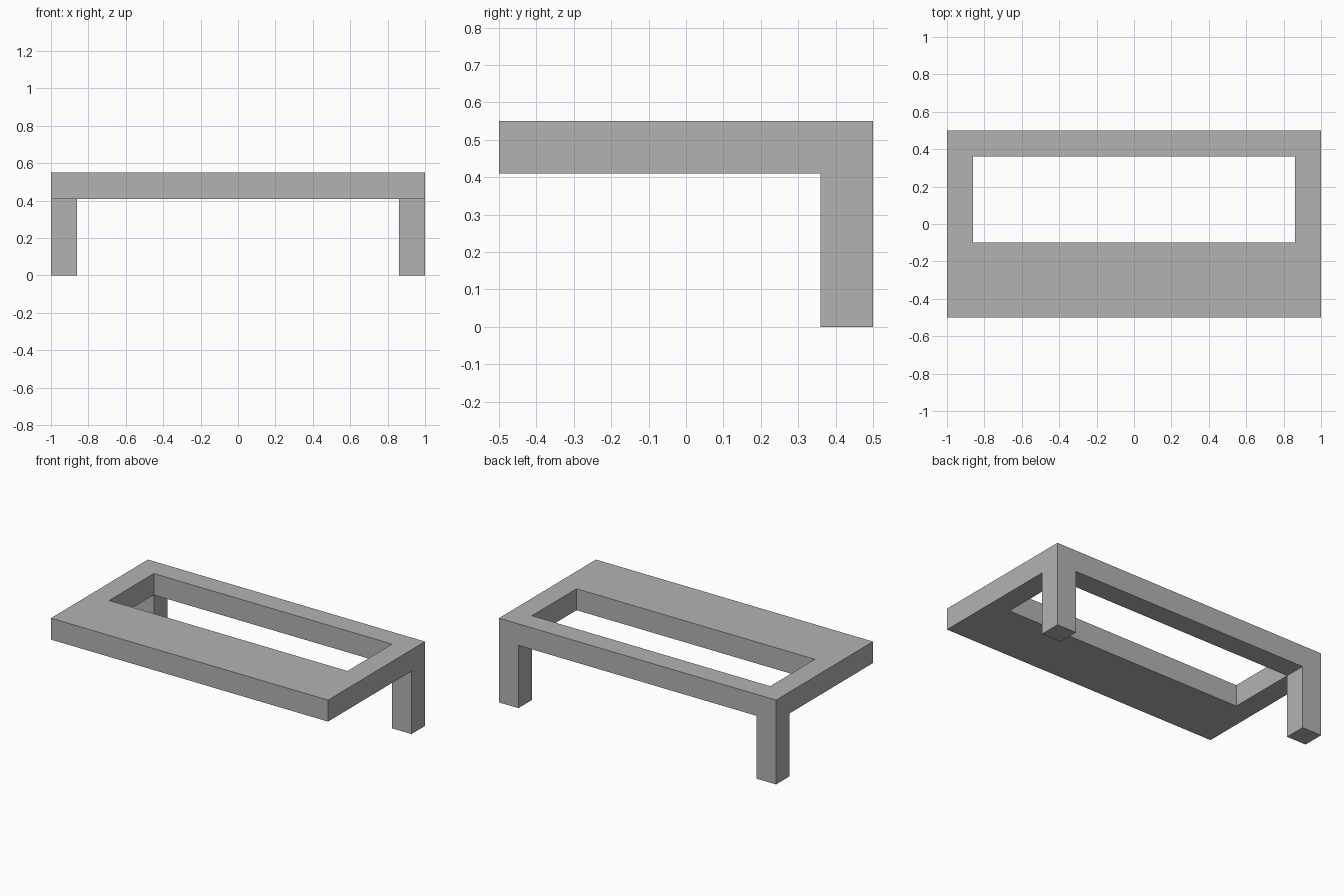
import bpy
import bmesh

cube = bpy.data.objects.get("Cube")
if cube:
    bpy.data.objects.remove(cube, do_unlink=True)

TOP, UNDERSIDE = 0.55, 0.41
XS = (-1.0, -0.86, 0.86, 1.0)
YS = (-0.5, -0.1, 0.36, 0.5)

grey = bpy.data.materials.new("plain grey")
grey.use_nodes = True
colour = (0.45, 0.45, 0.45, 1.0)
grey.diffuse_color = colour
grey.node_tree.nodes["Principled BSDF"].inputs["Base Color"].default_value = colour


def extrude_down(bm, faces, z):
    """Extrude faces to height z, removing the originals, and return the new caps."""
    result = bmesh.ops.extrude_face_region(bm, geom=faces)["geom"]
    for item in result:
        if isinstance(item, bmesh.types.BMVert):
            item.co.z = z
    return [item for item in result if isinstance(item, bmesh.types.BMFace)]


bm = bmesh.new()

# Slab outline as a grid of panels, with the middle panel left open
grid = [[bm.verts.new((x, y, TOP)) for y in YS] for x in XS]
panels = [
    bm.faces.new((grid[i][j], grid[i + 1][j], grid[i + 1][j + 1], grid[i][j + 1]))
    for i in range(3) for j in range(3) if (i, j) != (1, 1)
]

# Thickness of the slab: keep the top skin and add the underside
underside = bmesh.ops.duplicate(bm, geom=panels)["geom"]
skin = [f for f in underside if isinstance(f, bmesh.types.BMFace)]
caps = extrude_down(bm, skin, UNDERSIDE)
bmesh.ops.remove_doubles(bm, verts=bm.verts[:], dist=0.0001)

# Legs grow from the two rear corners of the underside
corners = [
    f for f in caps
    if f.is_valid and f.calc_center_median().y > YS[2]
    and abs(f.calc_center_median().x) > XS[2]
]
extrude_down(bm, corners, 0.0)
bm.faces.ensure_lookup_table()

# Drop any face left inside the solid where a leg meets the slab
inner = [
    f for f in bm.faces
    if abs(f.normal.z) > 0.9
    and abs(f.calc_center_median().z - UNDERSIDE) < 0.001
    and f.calc_center_median().y > YS[2]
    and abs(f.calc_center_median().x) > XS[2]
]
bmesh.ops.delete(bm, geom=inner, context="FACES_ONLY")
bmesh.ops.recalc_face_normals(bm, faces=bm.faces[:])

mesh = bpy.data.meshes.new("open_slab_with_rear_legs")
bm.to_mesh(mesh)
bm.free()
mesh.materials.append(grey)
table = bpy.data.objects.new("open_slab_with_rear_legs", mesh)
bpy.context.collection.objects.link(table)
